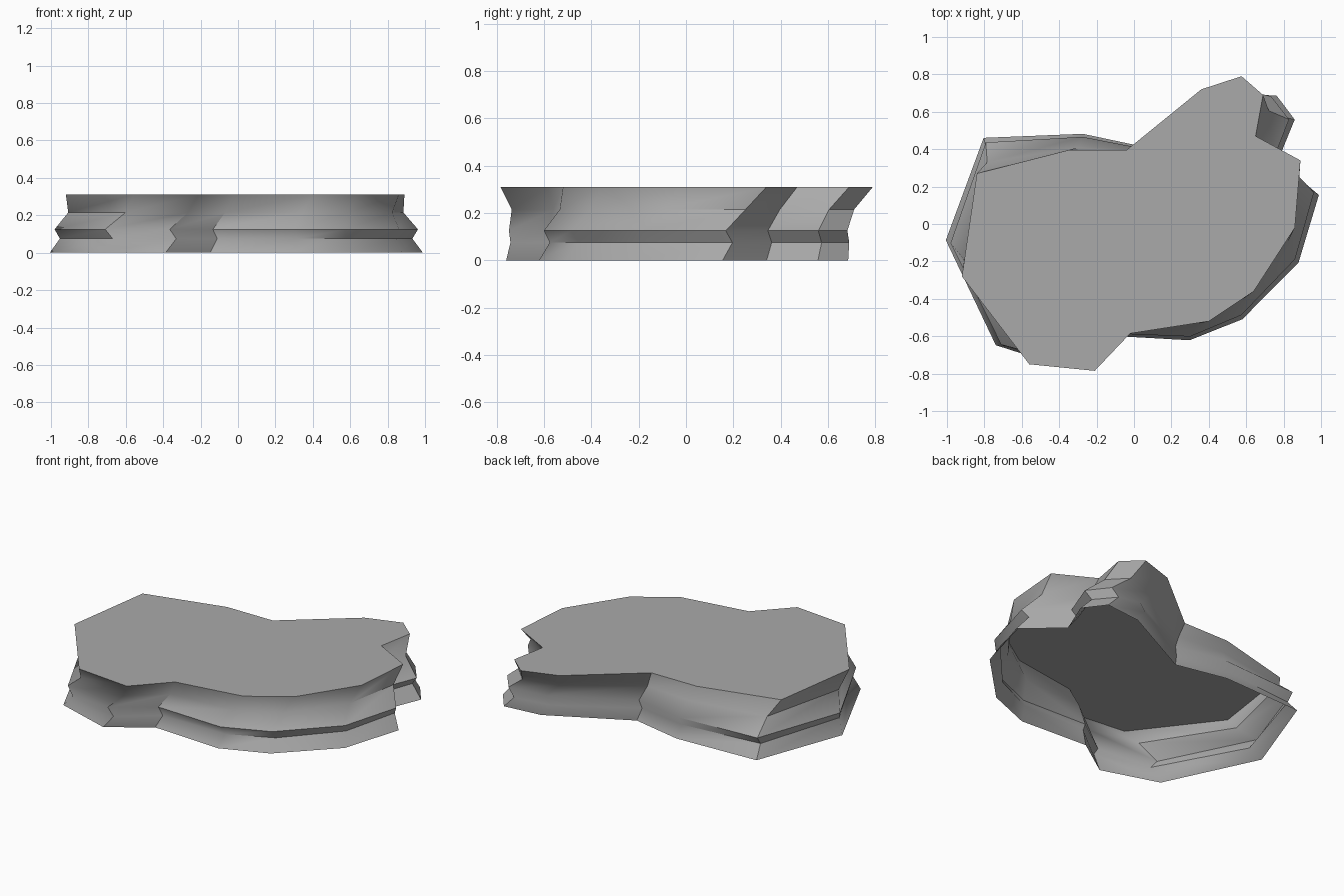
import bpy
import bmesh
from math import radians
from mathutils import Matrix, Vector

if "Cube" in bpy.data.objects:
    bpy.data.objects.remove(bpy.data.objects["Cube"], do_unlink=True)

# Stone colour
stone = bpy.data.materials.new("grey stone")
stone.use_nodes = True
grey = (0.4, 0.4, 0.4, 1)
stone.diffuse_color = grey
stone.node_tree.nodes["Principled BSDF"].inputs["Base Color"].default_value = grey

# Outline of the flat top, clockwise from the left end
OUTLINE = [(-.92, -.28), (-.84, .27), (-.35, .395), (-.04, .395), (.36, .72),
           (.575, .79), (.69, .69), (.65, .47), (.89, .34), (.86, -.02),
           (.64, -.36), (.40, -.52), (-.02, -.585), (-.21, -.785), (-.56, -.75)]

# Strata: height, twist in degrees, scale of the outline
LAYERS = [(0, -12, 1.05), (.075, -9, 1.0), (.125, -11, 1.025),
          (.215, -5, .965), (.31, 0, 1.0)]

bm = bmesh.new()
rings = []
for height, twist, size in LAYERS:
    place = (Matrix.Translation((0, 0, height))
             @ Matrix.Rotation(radians(twist), 4, 'Z') @ Matrix.Scale(size, 4))
    rings.append([bm.verts.new(place @ Vector((x, y, 0))) for x, y in OUTLINE])

# Side bands between neighbouring strata, open underneath
count = len(OUTLINE)
for low, high in zip(rings, rings[1:]):
    for i in range(count):
        j = (i + 1) % count
        bm.faces.new((low[j], low[i], high[i], high[j]))

# Flat top
bm.faces.new(reversed(rings[-1]))

mesh = bpy.data.meshes.new("rock_slab")
bm.to_mesh(mesh)
bm.free()
mesh.materials.append(stone)
slab = bpy.data.objects.new("rock_slab", mesh)
bpy.context.collection.objects.link(slab)

# Soft sides with crisp ledges
bpy.ops.object.select_all(action='DESELECT')
slab.select_set(True)
bpy.context.view_layer.objects.active = slab
bpy.ops.object.shade_smooth_by_angle(angle=radians(45))
